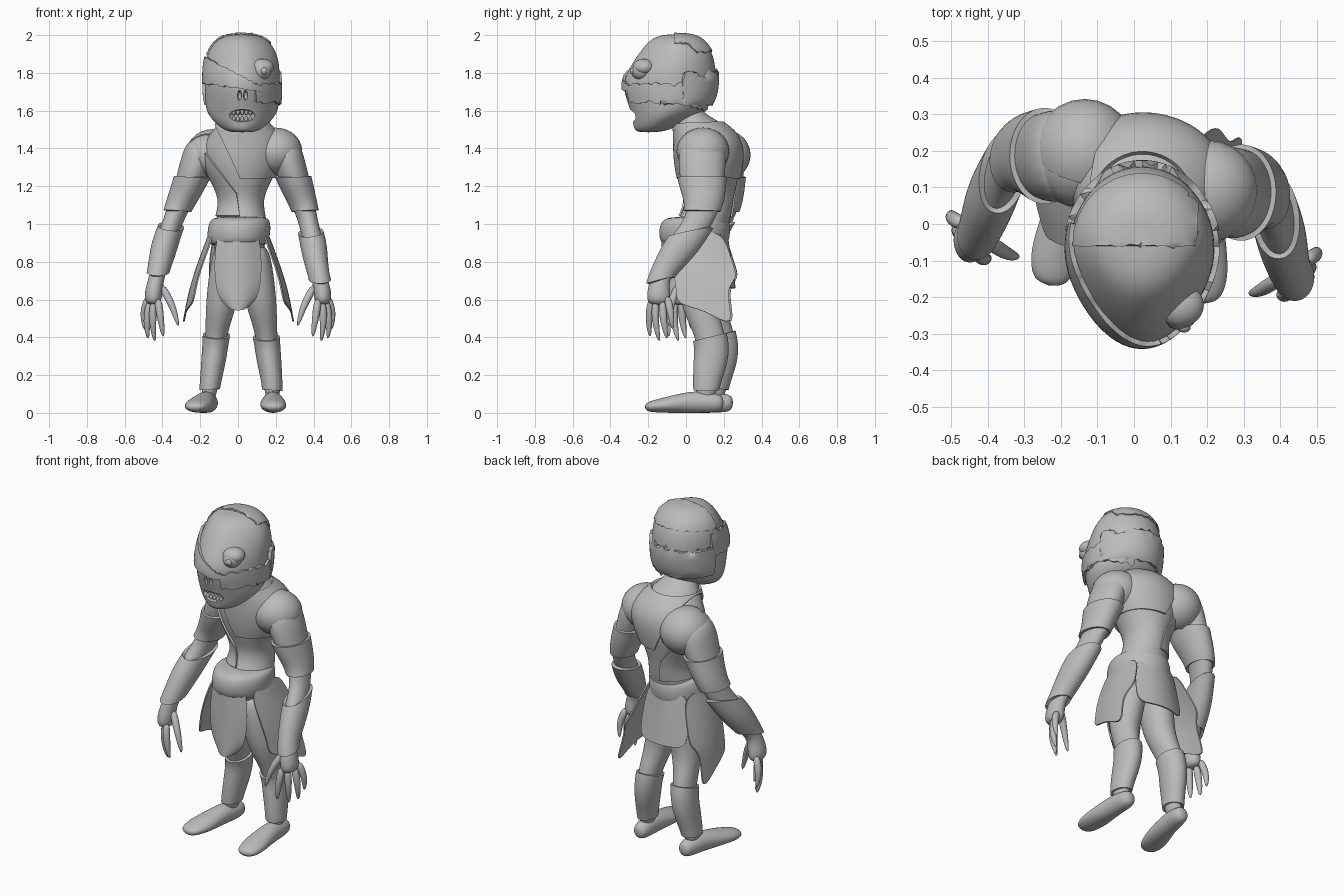
import bpy, bmesh, random
from math import sin, cos, pi, radians
from mathutils import Vector

random.seed(4)
if "Cube" in bpy.data.objects:
    bpy.data.objects.remove(bpy.data.objects["Cube"])

grey = bpy.data.materials.new("plain grey")
grey.use_nodes = True
grey.diffuse_color = (0.5, 0.5, 0.5, 1)
grey.node_tree.nodes["Principled BSDF"].inputs["Base Color"].default_value = (0.5, 0.5, 0.5, 1)


def activate(ob):
    bpy.ops.object.select_all(action="DESELECT")
    ob.select_set(True)
    bpy.context.view_layer.objects.active = ob


def finish(name, bm, subdiv=0, solid=0, offset=0):
    """Make an object, apply its modifiers and smooth it."""
    bmesh.ops.recalc_face_normals(bm, faces=bm.faces)
    me = bpy.data.meshes.new(name)
    bm.to_mesh(me)
    bm.free()
    me.materials.clear()
    me.materials.append(grey)
    ob = bpy.data.objects.new(name, me)
    bpy.context.collection.objects.link(ob)
    activate(ob)
    if subdiv:
        ob.modifiers.new("smooth", "SUBSURF").levels = subdiv
        bpy.ops.object.modifier_apply(modifier="smooth")
    if solid:
        mod = ob.modifiers.new("thick", "SOLIDIFY")
        mod.thickness, mod.offset = solid, offset
        bpy.ops.object.modifier_apply(modifier="thick")
    bpy.ops.object.shade_smooth_by_angle(angle=radians(50))
    return ob


def loft(name, rings, flat=False, n=16, pinch=0):
    """Skin elliptical rings (x, y, z, ru, rv); flat keeps them level."""
    bm = bmesh.new()
    k = 6 / (4 + 2 * cos(2 * pi / n))
    mids = [Vector(r[:3]) for r in rings]
    loops = []
    for i, r in enumerate(rings):
        u, v = Vector((1, 0, 0)), Vector((0, 1, 0))
        if not flat:
            t = (mids[min(i + 1, len(mids) - 1)] - mids[max(i - 1, 0)]).normalized()
            u = (u - t * t.x).normalized()
            v = t.cross(u)
        loop = []
        for j in range(n):
            c, s = cos(2 * pi * j / n), sin(2 * pi * j / n)
            c *= 1 - pinch * max(0, -s)
            loop.append(bm.verts.new(mids[i] + u * (c * r[3] * k) + v * (s * r[4] * k)))
        loops.append(loop)
    for a, b in zip(loops, loops[1:]):
        for j in range(n):
            bm.faces.new((a[j], a[(j + 1) % n], b[(j + 1) % n], b[j]))
    bm.faces.new(loops[0])
    bm.faces.new(loops[-1])
    return finish(name, bm, 2)


def ball(name, loc, size):
    bm = bmesh.new()
    bmesh.ops.create_uvsphere(bm, u_segments=24, v_segments=14, radius=1)
    bmesh.ops.scale(bm, vec=size, verts=bm.verts)
    bmesh.ops.translate(bm, vec=loc, verts=bm.verts)
    return finish(name, bm)


def shell(name, source, planes, thick=0.014, jag=0):
    """Raised layer: the part of a surface in front of every (point, normal)."""
    bm = bmesh.new()
    bm.from_mesh(source.data)
    for co, no in planes:
        bmesh.ops.bisect_plane(bm, geom=bm.verts[:] + bm.edges[:] + bm.faces[:],
                               plane_co=co, plane_no=no, clear_inner=True)
    if jag:
        for v in bm.verts:
            if v.is_boundary:
                v.co.z += random.uniform(-jag, jag)
    return finish(name, bm, 0, thick, 1)


def panel(name, rows):
    bm = bmesh.new()
    grid = [[bm.verts.new(p) for p in row] for row in rows]
    for a, b in zip(grid, grid[1:]):
        for j in range(len(a) - 1):
            bm.faces.new((a[j], a[j + 1], b[j + 1], b[j]))
    return finish(name, bm, 2, 0.008)


def cut(target, cutter):
    activate(target)
    mod = target.modifiers.new("cut", "BOOLEAN")
    mod.operation, mod.object = "DIFFERENCE", cutter
    bpy.ops.object.modifier_apply(modifier="cut")
    bpy.data.objects.remove(cutter)


def level(low, high):
    return [((0, 0, low), (0, 0, 1)), ((0, 0, high), (0, 0, -1))]


# Torso, neck and raised tunic
torso = loft("torso", [
    (0, .06, .82, .13, .13), (.01, .06, .95, .15, .15), (.02, .11, 1.05, .125, .13),
    (.02, .125, 1.13, .11, .125), (.02, .12, 1.22, .15, .15), (.02, .12, 1.31, .2, .17),
    (.03, .12, 1.41, .22, .175), (.03, .1, 1.49, .17, .155), (.02, .05, 1.55, .105, .11),
    (.02, -.02, 1.61, .08, .08), (.02, -.05, 1.7, .08, .08)], flat=True)
shell("chest_wrap", torso, [((0, 0, 1.24), (-.05, 0, 1)), ((0, 0, 1.27), (1, 0, .45)),
                            ((0, 0, 1.53), (0, 0, -1))])
shell("side_wrap", torso, [((.01, 0, 1.05), (-1, 0, -.15)), ((0, 0, 1.04), (0, 0, 1)),
                           ((-.08, 0, 1.26), (-.8, 0, -.6))], .01)
loft("belt", [(0, .05, .885, .14, .15), (0, .045, .9, .16, .18), (.005, .045, .96, .168, .19),
              (.01, .05, 1.02, .16, .18), (.015, .06, 1.04, .13, .14)], flat=True)

# Head with torn wrappings
profile = [(1.485, -.25, -.15, .06), (1.5, -.275, -.08, .10), (1.54, -.28, -.01, .15),
           (1.59, -.29, .09, .19), (1.66, -.315, .145, .2), (1.75, -.34, .16, .2),
           (1.85, -.285, .155, .2), (1.93, -.23, .13, .175), (1.985, -.18, .08, .125),
           (2.005, -.11, .01, .05)]
head = loft("head", [(.022, (f + b) / 2, z, w, (b - f) / 2) for z, f, b, w in profile],
            flat=True, pinch=.22)
shell("brow_wrap", head, [((-.2, 0, 1.75), (.15, 0, 1)), ((-.2, 0, 1.9), (-.55, 0, -1)),
                          ((0, 0, 0), (0, -1, 0))], jag=.006)
shell("back_wrap", head, level(1.64, 1.8) + [((0, -.02, 0), (0, 1, 0))], .018, .01)
shell("cheek_wrap", head, [((0, -.3, 1.64), (-.1, .1, 1)), ((0, -.3, 1.73), (.1, -.05, -1)),
                           ((.09, 0, 1.7), (1, 0, 0))], jag=.012)
shell("crown_wrap", head, [((0, 0, 1.9), (0, -.1, 1)), ((0, -.06, 0), (0, 1, 0)),
                           ((.17, 0, 0), (-1, 0, 0))], .008, .006)
cut(head, ball("mouth_cutter", (.022, -.29, 1.573), (.075, .055, .033)))
for x in (.008, .04):
    cut(head, ball("nostril_cutter", (x, -.325, 1.68), (.011, .035, .028)))
activate(head)
bpy.ops.object.shade_smooth_by_angle(angle=radians(50))
for i in range(5):
    x = -.022 + i * .022
    ball("upper_tooth", (x, -.258, 1.594), (.01, .012, .018))
    ball("lower_tooth", (x, -.256, 1.553), (.009, .012, .016))
ball("eye", (.125, -.235, 1.81), (.052, .055, .048))
ball("pupil", (.137, -.283, 1.81), (.018, .014, .018))
ball("eyelid", (.125, -.222, 1.83), (.066, .06, .045))

# Shoulders and the raised shoulder pad
ball("left_shoulder", (.2, .09, 1.385), (.14, .14, .125))
ball("right_shoulder", (-.15, .18, 1.365), (.125, .135, .12))
pad = ball("shoulder_pad_base", (-.135, .195, 1.365), (.13, .135, .125))
shell("shoulder_pad", pad, [((-.13, .17, 1.34), (.25, .9, .4))], .012)

arm_path = [(.23, .09, 1.44, .08, .11), (.265, .085, 1.34, .088, .13), (.305, .085, 1.22, .075, .115),
            (.35, .1, 1.1, .058, .088), (.38, .05, .98, .048, .068), (.402, -.03, .88, .056, .075),
            (.42, -.115, .76, .042, .05), (.435, -.14, .7, .04, .05), (.45, -.145, .62, .05, .065),
            (.45, -.145, .57, .035, .055)]
fingers = {
    "thumb": [(.41, -.14, .68), (.345, -.185, .57), (.315, -.19, .455)],
    "first_finger": [(.425, -.18, .61), (.41, -.2, .5), (.395, -.19, .4)],
    "second_finger": [(.445, -.16, .6), (.455, -.165, .48), (.44, -.14, .375)],
    "third_finger": [(.465, -.125, .6), (.487, -.12, .48), (.475, -.1, .39)],
    "little_finger": [(.47, -.1, .62), (.505, -.08, .53), (.495, -.07, .44)]}
leg_path = [(.08, .07, .9, .08, .12), (.1, .06, .72, .09, .11), (.125, .065, .57, .08, .09),
            (.145, .11, .46, .062, .078), (.155, .14, .36, .055, .08), (.165, .13, .27, .052, .078),
            (.18, .11, .17, .042, .06), (.185, .1, .06, .04, .05)]
foot_path = [(.185, .2, .05, .03, .035), (.185, .16, .052, .05, .05), (.185, .05, .06, .052, .06),
             (.185, -.07, .046, .07, .046), (.19, -.16, .036, .068, .035), (.19, -.22, .03, .04, .02)]


def right_arm(p):
    lift = min(1, max(0, (p[2] - .8) / .4))
    return (-p[0] + .05 * lift, p[1] + .1, *p[2:])


def right_leg(p):
    turn = max(0, .14 - p[1]) * .22 if p[2] < .065 else 0
    return (-p[0] + .035 - turn, p[1] + .05, *p[2:])


# Arms, hands, legs and feet on both sides
for side, arm_map, leg_map in (("left", tuple, tuple), ("right", right_arm, right_leg)):
    arm = loft(side + "_arm", [arm_map(p) for p in arm_path])
    tilt = .5 if side == "left" else -.5
    shell(side + "_upper_arm_wrap", arm, level(1.07, 1.25))
    shell(side + "_bracer", arm, [((arm.data.vertices[0].co.x * 0, 0, .75), (0, -.35, 1)),
                                  ((tilt * .8, 0, .95), (tilt * .3, .3, -1))], .016)
    for name, pts in fingers.items():
        radii = (.023, .019, .008)
        loft(side + "_" + name, [(*arm_map(p), r, r) for p, r in zip(pts, radii)], n=10)
    leg = loft(side + "_leg", [leg_map(p) for p in leg_path])
    shell(side + "_shin_wrap", leg, [((0, 0, .14), (tilt * .2, 0, 1)),
                                     ((tilt * .3, 0, .37), (0, .25, -1))], .013)
    loft(side + "_foot", [leg_map(p) for p in foot_path])

# Loincloth panels
panel("front_cloth", [[(w * t, -.13 + .05 * t * t - (.9 - z) * .04, z + .03 * t * t)
                       for t in (-1, -.5, 0, .5, 1)]
                      for z, w in ((.96, .1), (.8, .125), (.66, .12), (.58, .1), (.54, .065))])
panel("back_cloth", [[(w * t, .22 - .05 * t * t + (.95 - z) * .15, z)
                      for t in (-1, -.5, 0, .5, 1)]
                     for z, w in ((.96, .13), (.82, .15), (.66, .16))])
side_rows = [[(.13, -.08, .95), (.165, .06, .96), (.13, .2, .96)],
             [(.19, -.07, .8), (.225, .08, .8), (.19, .24, .8)],
             [(.22, -.06, .7), (.255, .1, .7), (.23, .28, .71)],
             [(.23, -.05, .65), (.265, .09, .64), (.26, .2, .66)],
             [(.245, -.05, .57), (.285, .1, .55), (.3, .27, .43)]]
panel("left_side_cloth", side_rows)
panel("right_side_cloth", [[(-x + .005, y + .01, z) for x, y, z in row] for row in side_rows])
